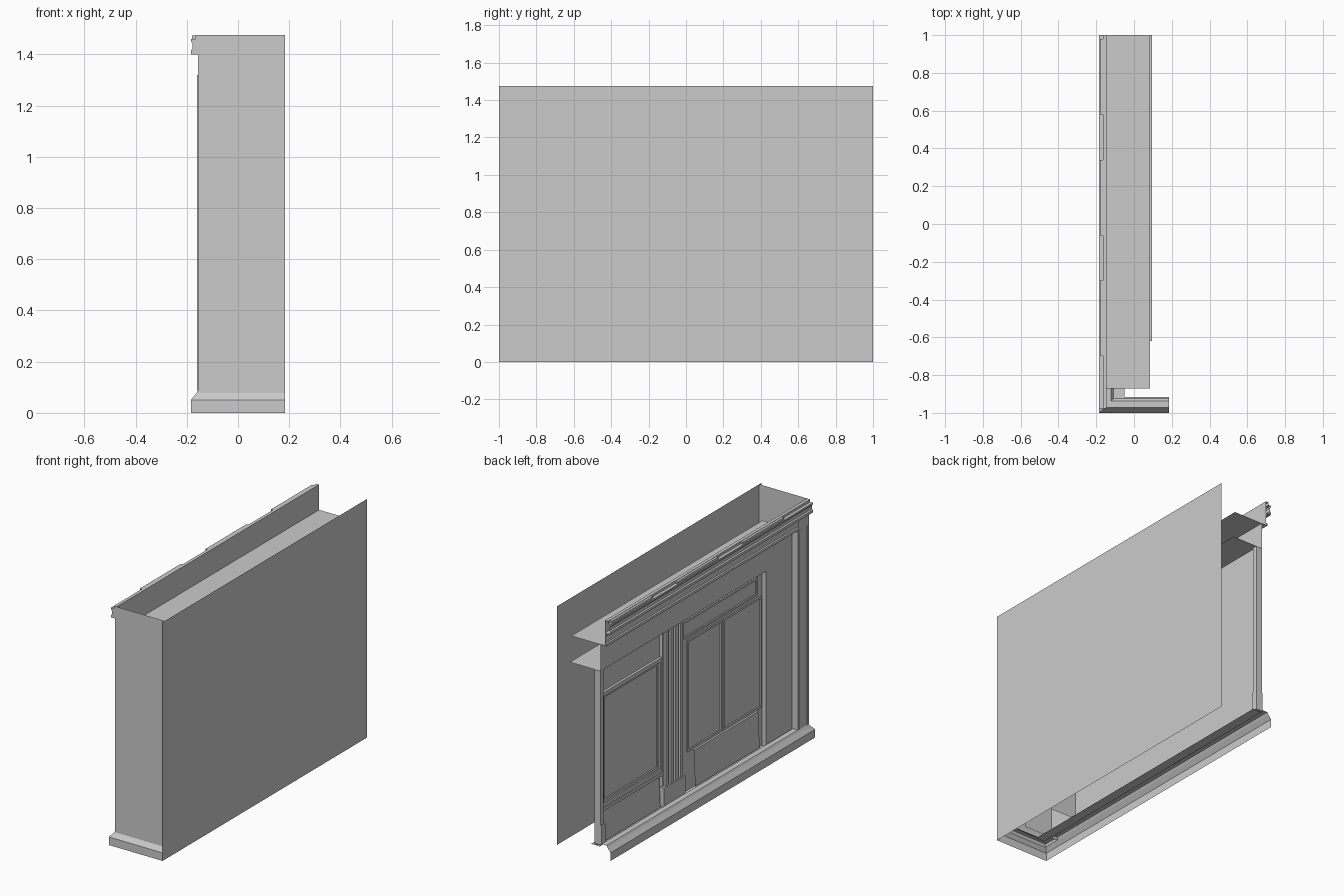
import bpy

if "Cube" in bpy.data.objects:
    bpy.data.objects.remove(bpy.data.objects["Cube"])


def mesh(name, verts, faces):
    me = bpy.data.meshes.new(name)
    me.from_pydata(verts, [], faces)
    me.update()
    ob = bpy.data.objects.new(name, me)
    bpy.context.collection.objects.link(ob)
    return ob


def box(name, x0, x1, y0, y1, z0, z1):
    v = [(x, y, z) for x in (x0, x1) for y in (y0, y1) for z in (z0, z1)]
    f = [(0, 1, 3, 2), (4, 6, 7, 5), (0, 4, 5, 1), (2, 3, 7, 6), (0, 2, 6, 4), (1, 5, 7, 3)]
    return mesh(name, v, f)


def sheet_x(name, x, y0, y1, z0, z1):
    return mesh(name, [(x, y0, z0), (x, y1, z0), (x, y1, z1), (x, y0, z1)], [(3, 2, 1, 0)])


def sheet_y(name, y, x0, x1, z0, z1):
    return mesh(name, [(x0, y, z0), (x1, y, z0), (x1, y, z1), (x0, y, z1)], [(0, 1, 2, 3)])


def sheet_z(name, z, x0, x1, y0, y1):
    return mesh(name, [(x0, y0, z), (x1, y0, z), (x1, y1, z), (x0, y1, z)], [(0, 1, 2, 3)])


def strip(name, columns, cap=False):
    """Skin consecutive copies of a profile; optionally cap the last one."""
    n = len(columns[0])
    verts = [p for c in columns for p in c]
    faces = [(k * n + i, k * n + i + 1, (k + 1) * n + i + 1, (k + 1) * n + i)
             for k in range(len(columns) - 1) for i in range(n - 1)]
    if cap:
        last = (len(columns) - 1) * n
        faces.append(tuple(range(last, last + n)))
    return mesh(name, verts, faces)


def frame(name, x0, x1, y0, y1, z0, z1, w):
    """Rectangular moulding facing the street side (-x)."""
    box(name + "_bottom", x0, x1, y0, y1, z0, z0 + w)
    box(name + "_top", x0, x1, y0, y1, z1 - w, z1)
    box(name + "_side_a", x0, x1, y0, y0 + w, z0 + w, z1 - w)
    box(name + "_side_b", x0, x1, y1 - w, y1, z0 + w, z1 - w)


WALL, MID, INNER = -0.157, -0.115, -0.085   # stepped facade layers
H = 1.476

# Plain back and end walls
sheet_x("back_wall", 0.184, -1, 1, 0, H)
sheet_y("end_wall", -0.978, WALL, 0.184, 0.07, H)

# Plinth sweeping round the corner
plinth = [(0, 0), (0, 0.05), (0.02, 0.075), (0.028, 0.088), (0.062, 0.088), (0.075, 0.07), (0.085, 0.07)]
strip("plinth", [[(-0.184 + d, 1, z) for d, z in plinth],
                 [(-0.184 + d, -1 + d, z) for d, z in plinth],
                 [(0.184, -1 + d, z) for d, z in plinth]])
sheet_z("inner_sill", 0.07, -0.11, -0.05, -0.93, 1)

# Corner pilaster with raised edges
sheet_x("corner_pilaster", WALL, -0.978, -0.87, 0.07, 1.40)
for y in (-0.972, -0.89):
    box("pilaster_edge", WALL - 0.003, WALL, y, y + 0.015, 0.088, 1.32)

# Deep jambs and soffits of the two stepped openings
sheet_y("outer_jamb", -0.87, WALL, 0.085, 0.07, 1.32)
sheet_z("outer_soffit", 1.32, -0.145, 0.085, -0.87, 1)
sheet_y("inner_jamb", -0.62, MID, 0.095, 0.07, 1.155)
sheet_z("inner_soffit", 1.155, MID, 0.095, -0.62, 1)

# Middle wall layer: side panel and lintel
sheet_x("side_panel", MID, -0.87, -0.62, 0.07, 1.32)
sheet_x("lintel", MID, -0.62, 1, 1.155, 1.32)

# Fascia board with beads
sheet_x("fascia", -0.145, -0.978, 1, 1.32, H)
for z in (1.32, 1.385):
    box("fascia_bead", -0.157, -0.145, -0.978, 1, z, z + 0.015)

# Cornice profile run along the top
cornice = [(-0.145, 1.40), (-0.184, 1.40), (-0.184, 1.415), (-0.177, 1.422), (-0.177, 1.442),
           (-0.184, 1.45), (-0.184, 1.46), (-0.165, 1.46), (-0.165, H), (-0.145, H)]
strip("cornice", [[(x, y, z) for x, z in cornice] for y in (1, -0.978)], cap=True)
for i in range(3):
    y = -0.70 + i * 0.64
    box("cornice_rail", -0.180, -0.163, y, y + 0.40, 1.458, 1.474)

# Shopfront screen with transom bars
sheet_x("screen", INNER, -0.62, 1, 0.07, 1.155)
frame("door_transom", INNER - 0.008, INNER, -0.57, 0.17, 1.02, 1.13, 0.012)

# Double doors: leaf frames and lower kick panels
for y0, y1 in ((-0.61, -0.23), (-0.225, 0.117)):
    frame("door_leaf", INNER - 0.008, INNER, y0, y1, 0.31, 1.0, 0.012)
kick = [(INNER, 0.31), (INNER - 0.010, 0.30), (INNER - 0.020, 0.08)]
strip("kick_panel", [[(x, y, z) for x, z in kick] for y in (0.06, -0.57)], cap=True)

# Left display window with stepped frame and sill
frame("window_outer", INNER - 0.016, INNER, 0.37, 0.97, 0.29, 1.0, 0.025)
frame("window_inner", INNER - 0.008, INNER, 0.395, 0.945, 0.315, 0.975, 0.015)
box("window_sill", INNER - 0.02, INNER, 0.37, 0.97, 0.27, 0.29)
strip("stall_riser", [[(x, y, z) for x, z in kick] for y in (0.96, 0.40)], cap=True)

# Fluted pilaster between door and window, with base
box("mullion_core", -0.105, INNER, 0.19, 0.38, 0.08, 1.155)
for i in range(4):
    y = 0.197 + i * 0.047
    box("mullion_flute", MID - 0.003, -0.105, y, y + 0.026, 0.08, 1.155)
box("mullion_base", -0.122, INNER, 0.18, 0.39, 0.08, 0.2)

# Half pilaster at the open end
box("end_mullion", MID, -0.075, 0.97, 1, 0.08, 1.155)
box("end_mullion_base", -0.122, -0.075, 0.96, 1, 0.08, 0.2)
